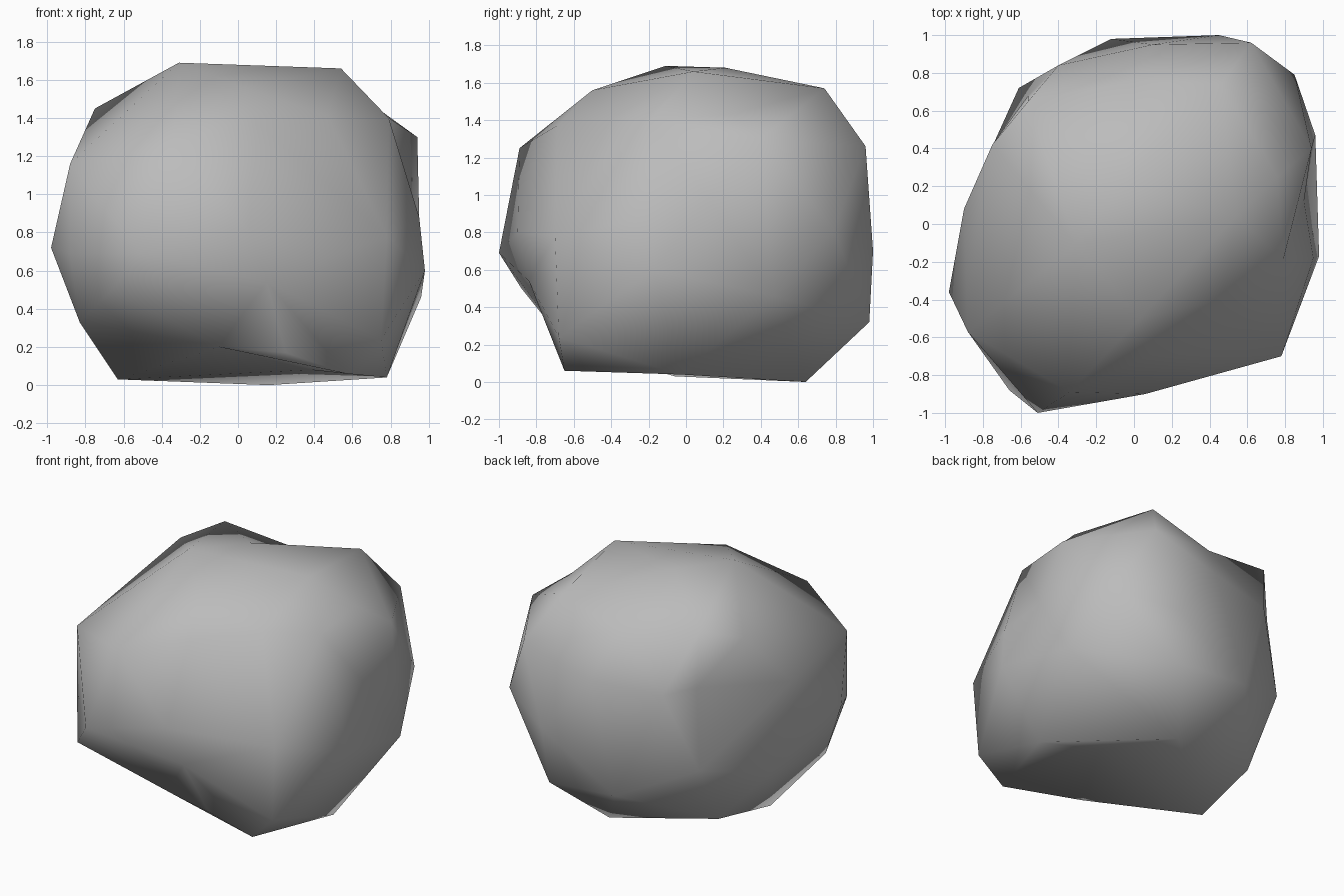
import bpy
import bmesh
import math
from mathutils import Vector

# Remove the default cube only
default_cube = bpy.data.objects.get("Cube")
if default_cube:
    bpy.data.objects.remove(default_cube, do_unlink=True)


def make_material(name, colour):
    material = bpy.data.materials.new(name)
    material.use_nodes = True
    material.diffuse_color = colour
    shader = next(node for node in material.node_tree.nodes
                  if node.type == "BSDF_PRINCIPLED")
    shader.inputs["Base Color"].default_value = colour
    shader.inputs["Roughness"].default_value = 0.9
    return material


# Knuckles and hollows of the boulder, band by band
crown = [(-.31, -.11, 1.69), (.54, .04, 1.66), (.03, -.5, 1.56),
         (-.05, .21, 1.68), (.46, .74, 1.57), (-.56, .65, 1.53),
         (-.75, .42, 1.45), (0, .76, 1.42)]

shoulder = [(.79, -.19, 1.4), (.76, .25, 1.43), (.94, .4, 1.3),
            (.62, .96, 1.26), (.1, .95, 1.12), (-.4, .84, 1.1),
            (-.56, .68, 1.14), (-.9, .08, 1.05), (-.88, -.57, 1.16),
            (-.34, -.89, 1.25), (.1, -.69, 1.37), (.47, -.4, 1.41)]

waist = [(.95, -.18, .88), (.98, -.17, .6), (.9, .12, .98),
         (.85, .79, .81), (.45, 1, .7), (-.61, .72, .57),
         (-.98, -.36, .72), (-.88, -.57, .69), (-.51, -1, .69),
         (.06, -.9, .8), (.15, -.84, .54), (.78, -.7, .78)]

foot = [(.96, .47, .46), (.4, .98, .32), (-.12, .98, .36),
        (.16, .64, 0), (-.58, .46, .12), (-.82, .2, .42),
        (-.63, -.06, .03), (-.83, -.4, .33), (-.66, -.88, .5),
        (-.1, -.64, .2), (.25, -.69, .17), (.57, -.65, .06),
        (.75, -.68, .24), (.78, -.03, .04), (.38, .1, .08)]


def build_boulder(name, bands, material):
    # Wrap a skin around an evened-out copy of the points, so that hollows
    # join the skin too, then move every corner out to its true place
    core = Vector((0, 0, .85))
    evenness = .7
    skin = bmesh.new()
    true_place = {}
    for band in bands:
        for point in band:
            arm = Vector(point) - core
            corner = skin.verts.new(core + arm / arm.length ** evenness)
            true_place[corner] = Vector(point)
    result = bmesh.ops.convex_hull(skin, input=skin.verts)
    leftover = {item for key in ("geom_interior", "geom_unused")
                for item in result[key]
                if isinstance(item, bmesh.types.BMVert)}
    for corner, place in true_place.items():
        corner.co = place
    bmesh.ops.delete(skin, geom=list(leftover), context="VERTS")
    bmesh.ops.recalc_face_normals(skin, faces=skin.faces)

    mesh = bpy.data.meshes.new(name)
    skin.to_mesh(mesh)
    skin.free()
    mesh.materials.append(material)
    boulder = bpy.data.objects.new(name, mesh)
    bpy.context.collection.objects.link(boulder)
    return boulder


stone_grey = make_material("stone_grey", (.5, .5, .5, 1))
boulder = build_boulder("boulder", (crown, shoulder, waist, foot), stone_grey)

# Soft weathered shading, keeping only the hardest breaks crisp
bpy.ops.object.select_all(action="DESELECT")
boulder.select_set(True)
bpy.context.view_layer.objects.active = boulder
bpy.ops.object.shade_smooth_by_angle(angle=math.radians(65))
